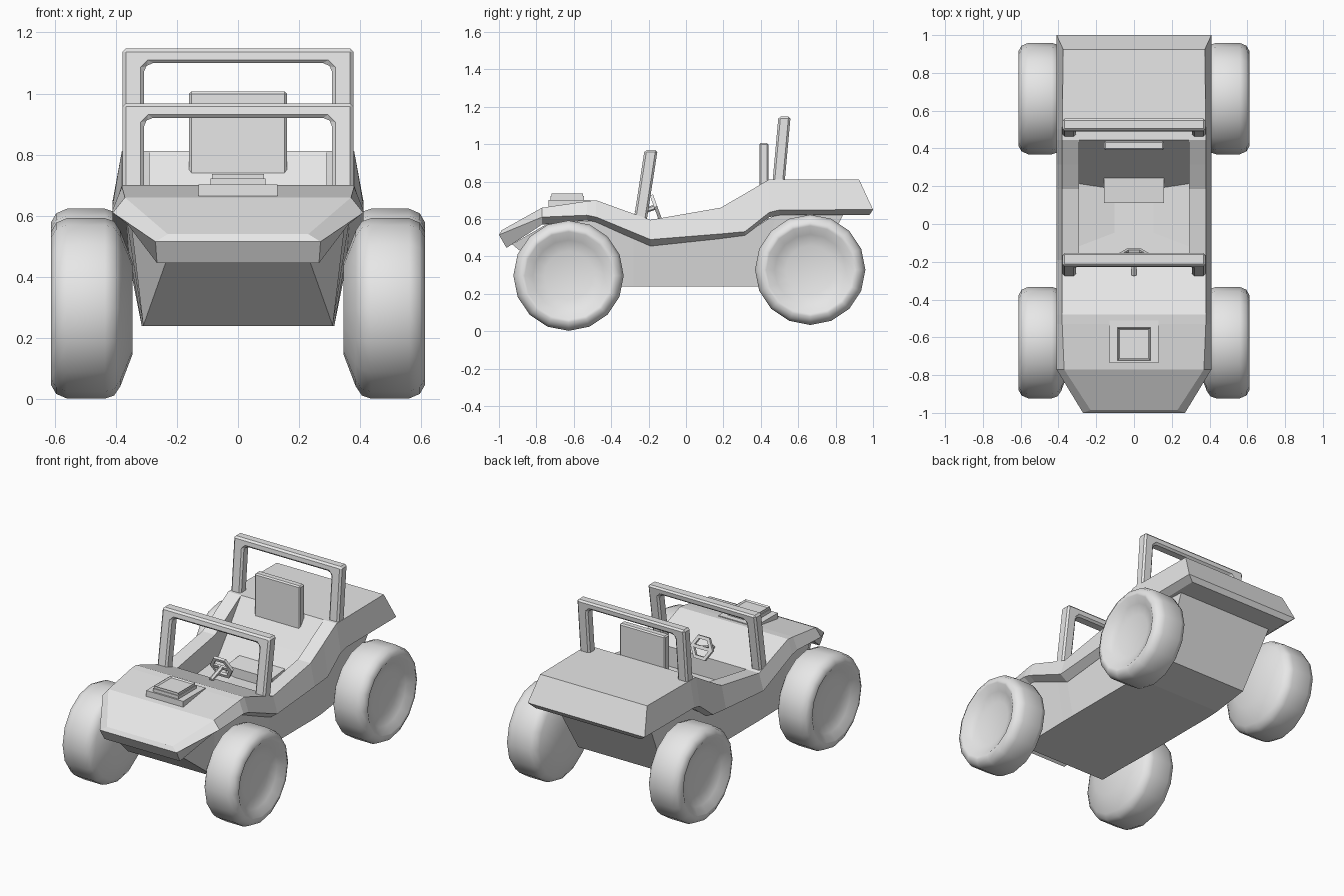
import bpy, bmesh, math
from mathutils import Matrix, Vector

if "Cube" in bpy.data.objects:
    bpy.data.objects.remove(bpy.data.objects["Cube"])

grey = bpy.data.materials.new("plain_grey")
grey.diffuse_color = (0.8, 0.8, 0.8, 1)
grey.use_nodes = True
grey.node_tree.nodes["Principled BSDF"].inputs["Base Color"].default_value = grey.diffuse_color


def finish(name, bm):
    bmesh.ops.remove_doubles(bm, verts=bm.verts, dist=0.0005)
    bmesh.ops.recalc_face_normals(bm, faces=bm.faces)
    me = bpy.data.meshes.new(name)
    bm.to_mesh(me)
    bm.free()
    me.materials.append(grey)
    ob = bpy.data.objects.new(name, me)
    bpy.context.collection.objects.link(ob)
    return ob


def add_face(bm, pts):
    # skip repeated points so collapsed quads become triangles or vanish
    out = []
    for p in pts:
        if all((Vector(p) - Vector(q)).length > 0.001 for q in out):
            out.append(p)
    if len(out) > 2:
        bm.faces.new([bm.verts.new(p) for p in out])


def mirrored_loft(name, rings):
    """Loft half sections (x >= 0, centre line to centre line), mirror, cap ends."""
    bm = bmesh.new()
    flip = lambda p: (-p[0], p[1], p[2])
    for a, b in zip(rings, rings[1:]):
        for i in range(len(a) - 1):
            quad = [a[i], a[i + 1], b[i + 1], b[i]]
            add_face(bm, quad)
            add_face(bm, [flip(p) for p in quad])
    for r in (rings[0], rings[-1]):
        for p, q in zip(r, r[1:]):
            add_face(bm, [p, q, flip(q), flip(p)])
    return finish(name, bm)


def box(name, x, y0, y1, z0, z1, bevel=0.0):
    bm = bmesh.new()
    bmesh.ops.create_cube(bm, size=1)
    for v in bm.verts:
        v.co = (v.co.x * 2 * x, y0 + (v.co.y + .5) * (y1 - y0), z0 + (v.co.z + .5) * (z1 - z0))
    ob = finish(name, bm)
    if bevel:
        m = ob.modifiers.new("bevel", 'BEVEL')
        m.width, m.segments = bevel, 1
    return ob


# Upper body shell: y, top z, mid z, low z, top x, mid x, low x, floor z (None = closed deck)
stations = [
    (-1.00, .540, .515, .445, .23, .27, .265, None),
    (-.77, .660, .610, .570, .37, .41, .36, None),
    (-.53, .695, .620, .592, .38, .41, .36, None),
    (-.48, .700, .610, .580, .38, .41, .36, None),
    (-.19, .595, .490, .455, .38, .41, .36, None),
    (-.19, .595, .490, .455, .38, .41, .36, .47),
    (.185, .660, .520, .495, .38, .41, .36, .47),
    (.315, .735, .532, .512, .38, .41, .36, .635),
    (.445, .812, .635, .610, .38, .41, .36, None),
    (.50, .812, .648, .620, .38, .41, .36, None),
    (1.00, .812, .650, .620, .375, .41, .37, None),
]
rings = []
for k, (y, zt, zm, zl, xt, xm, xl, fl) in enumerate(stations):
    yt = -.985 if k == 0 else .925 if y == 1 else y
    yl = -.96 if k == 0 else .98 if y == 1 else y
    f = zt if fl is None else fl
    xi = min(.29, xt * .8)
    bz = zl if fl is None else min(zl, fl - .02)
    rings.append([(0, yt, f), (xi, yt, f), (xi, yt, zt), (xt, yt, zt),
                  (xm, y, zm), (xl, yl, zl), (0, yl, bz)])
mirrored_loft("body_shell", rings)

# Lower tub: top y, z, x and bottom y, z, x
tub = [
    (-.93, .465, .23, -.66, .24, .31),
    (-.74, .575, .35, -.66, .24, .31),
    (-.50, .590, .365, -.50, .24, .31),
    (-.28, .505, .36, -.28, .24, .315),
    (-.19, .465, .36, -.19, .24, .315),
    (.315, .520, .36, .315, .24, .315),
    (.48, .625, .36, .40, .24, .31),
    (.845, .63, .34, .65, .265, .30),
]
mirrored_loft("lower_tub", [[(0, a, min(b, .45)) if -.4 < a < .4 else (0, a, b), (c, a, b), (f, d, e), (0, d, e)]
                            for a, b, c, d, e, f in tub])

# Wheels: lathed profile of (radius, distance out from centre line)
profile = [(0, .345), (.15, .345), (.255, .385), (.285, .405), (.295, .435), (.295, .56),
           (.28, .595), (.25, .612), (.235, .61), (.19, .58), (.13, .56), (0, .56)]
N = 16
for name, side, cy, cz in (("front_wheel_right", 1, -.628, .297), ("front_wheel_left", -1, -.628, .297),
                           ("rear_wheel_right", 1, .664, .328), ("rear_wheel_left", -1, .664, .328)):
    bm = bmesh.new()
    for j in range(N):
        a0, a1 = (2 * math.pi * (j + d) / N for d in (0, 1))
        pt = lambda p, a: (side * p[1], cy + p[0] * math.cos(a), cz + p[0] * math.sin(a))
        for p, q in zip(profile, profile[1:]):
            add_face(bm, [pt(p, a0), pt(q, a0), pt(q, a1), pt(p, a1)])
    ob = finish(name, bm)
    bpy.ops.object.select_all(action='DESELECT')
    ob.select_set(True)
    bpy.context.view_layer.objects.active = ob
    bpy.ops.object.shade_smooth_by_angle(angle=math.radians(40))


# Windscreen frame and roll bar: an arch outline, extruded and leaned back
def arch(name, z0, z1, y0, depth, lean, xo=.378, xi=.308, bar=.048):
    zi, c = z1 - bar, .018
    outline = [(-xo, z0), (-xo, z1), (xo, z1), (xo, z0), (xi, z0), (xi, zi - c), (xi - c, zi),
               (c - xi, zi), (-xi, zi - c), (-xi, z0)]
    bm = bmesh.new()
    f = bm.faces.new([bm.verts.new((x, y0 + (z - z0) * lean, z)) for x, z in outline])
    new = bmesh.ops.extrude_face_region(bm, geom=[f])["geom"]
    for v in new:
        if isinstance(v, bmesh.types.BMVert):
            v.co.y += depth
    ob = finish(name, bm)
    m = ob.modifiers.new("bevel", 'BEVEL')
    m.width, m.segments = .011, 1


arch("windscreen_frame", .56, .968, -.285, .07, .155)
arch("roll_bar", .79, 1.147, .462, .065, .09)

# Hood scoop: stacked plates with a recessed top
box("scoop_base", .13, -.735, -.51, .65, .702)
box("scoop_block", .09, -.725, -.545, .68, .722)
ob = box("scoop_cap", .085, -.72, -.55, .71, .737)
bm = bmesh.new()
bm.from_mesh(ob.data)
bm.normal_update()
top = [f for f in bm.faces if f.normal.z > .9]
bmesh.ops.inset_region(bm, faces=top, thickness=.012, depth=-.008)
bm.to_mesh(ob.data)
bm.free()

# Seat
box("seat_back", .16, .392, .44, .50, 1.007, .008)
ob = box("seat_cushion", .16, .11, .42, .46, .56)
for v in ob.data.vertices:
    if v.co.y < .2 and v.co.z > .5:
        v.co.z = .53

# Steering wheel: hexagonal ring on a column
tilt = Matrix.Translation((0, -.162, .665)) @ Matrix.Rotation(math.radians(-70), 4, 'X')
bm = bmesh.new()
for j in range(6):
    a = [math.pi * (j + d) / 3 for d in (0, 1)]
    ring = lambda r, t, z: tilt @ Vector((r * math.cos(t), r * math.sin(t), z))
    sec = [(.078, -.009), (.078, .009), (.056, .009), (.056, -.009)]
    for i in range(4):
        p, q = sec[i], sec[(i + 1) % 4]
        add_face(bm, [ring(p[0], a[0], p[1]), ring(q[0], a[0], q[1]),
                      ring(q[0], a[1], q[1]), ring(p[0], a[1], p[1])])
finish("steering_wheel", bm)
bm = bmesh.new()
bmesh.ops.create_cube(bm, size=1)
bmesh.ops.transform(bm, matrix=tilt @ Matrix.Diagonal((.13, .02, .014, 1)), verts=bm.verts)
finish("steering_spoke", bm)
bm = bmesh.new()
bmesh.ops.create_cone(bm, cap_ends=True, segments=6, radius1=.014, radius2=.014, depth=.12,
                      matrix=tilt @ Matrix.Translation((0, 0, -.055)))
finish("steering_column", bm)
